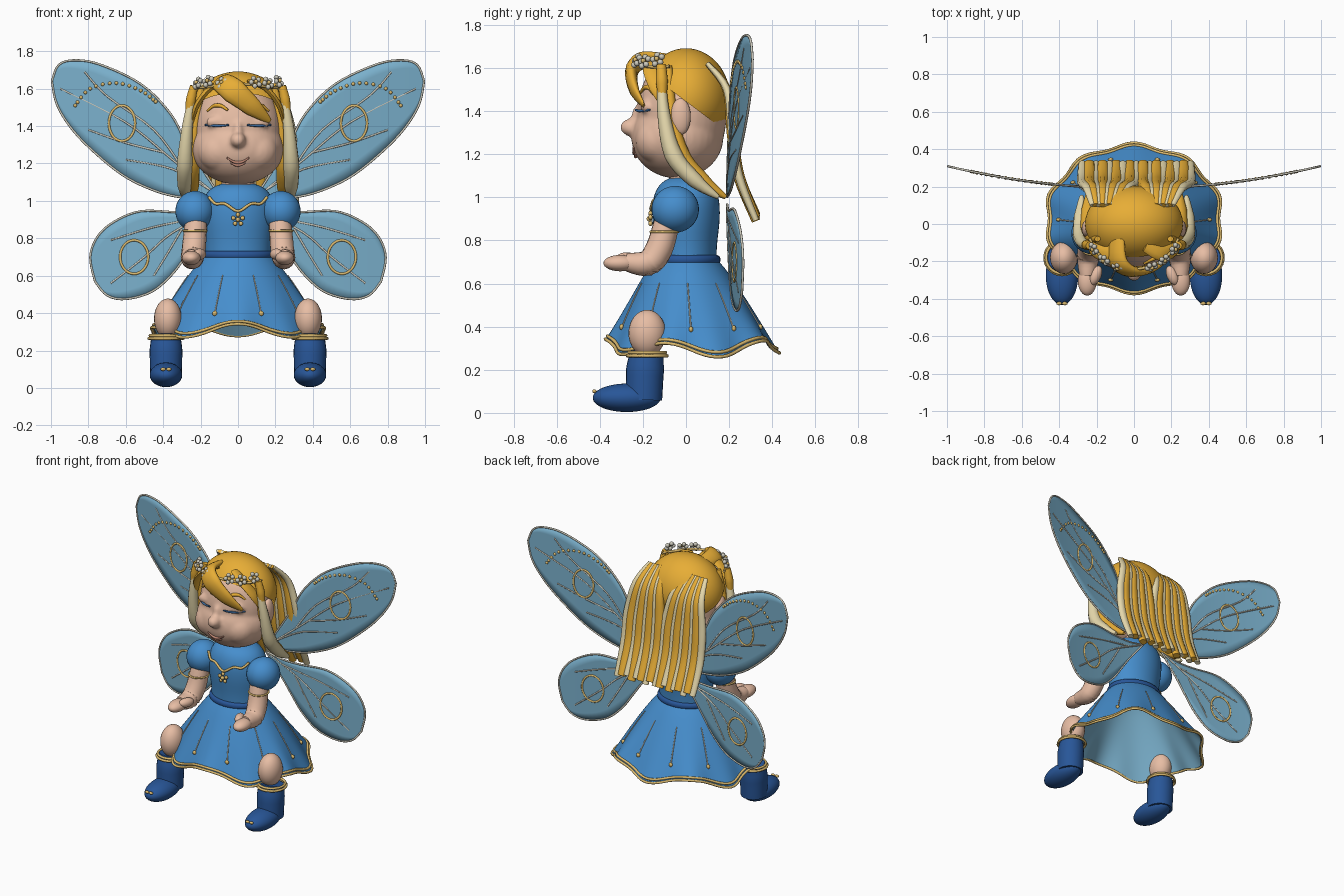
import bpy, bmesh, math
from mathutils import Vector, Matrix, Euler

if "Cube" in bpy.data.objects:
    bpy.data.objects.remove(bpy.data.objects["Cube"])


def lin(c):
    c /= 255
    return c / 12.92 if c < 0.04045 else ((c + 0.055) / 1.055) ** 2.4


def mat(name, r, g, b):
    m = bpy.data.materials.new(name)
    m.diffuse_color = (lin(r), lin(g), lin(b), 1)
    m.use_nodes = True
    m.node_tree.nodes["Principled BSDF"].inputs["Base Color"].default_value = m.diffuse_color
    return m


SKIN = mat("skin", 232, 190, 165)
GOLD = mat("golden hair", 232, 174, 54)
CREAM = mat("cream", 240, 226, 180)
BLUE = mat("dress blue", 70, 142, 205)
NAVY = mat("boot blue", 40, 86, 152)
WING = mat("wing blue", 122, 176, 204)
TRIM = mat("trim gold", 222, 188, 112)
PEARL = mat("pearl", 205, 202, 188)
LASH = mat("lash blue", 60, 108, 160)
LIP = mat("lip", 190, 135, 115)


def finish(name, bm, m):
    bmesh.ops.recalc_face_normals(bm, faces=bm.faces)
    me = bpy.data.meshes.new(name)
    bm.to_mesh(me)
    bm.free()
    me.materials.append(m)
    for p in me.polygons:
        p.use_smooth = True
    me.set_sharp_from_angle(angle=math.radians(65))
    ob = bpy.data.objects.new(name, me)
    bpy.context.collection.objects.link(ob)
    return ob


def balls(name, items, m, seg=24):
    """items: (centre, radii, optional euler)"""
    bm = bmesh.new()
    for it in items:
        rot = Euler(it[2]).to_matrix().to_4x4() if len(it) > 2 else Matrix()
        mx = Matrix.Translation(it[0]) @ rot @ Matrix.Diagonal((*it[1], 1))
        bmesh.ops.create_uvsphere(bm, u_segments=seg, v_segments=max(6, seg * 2 // 3), radius=1, matrix=mx)
    return finish(name, bm, m)


def blend(ob, voxel, steps):
    """Fuse overlapping forms into one soft surface."""
    r = ob.modifiers.new("fuse", "REMESH")
    r.mode, r.voxel_size, r.use_smooth_shade = "VOXEL", voxel, True
    s = ob.modifiers.new("soften", "SMOOTH")
    s.factor, s.iterations = .5, steps


def spline(pts, n=6, closed=False):
    P = [Vector(p) for p in pts]
    k, out = len(P), []
    for i in range(k if closed else k - 1):
        a, b, c, d = [P[j % k] if closed else P[min(max(j, 0), k - 1)] for j in (i - 1, i, i + 1, i + 2)]
        for q in range(n):
            t = q / n
            out.append(0.5 * (2 * b + (c - a) * t + (2 * a - 5 * b + 4 * c - d) * t * t
                              + (3 * b - a - 3 * c + d) * t ** 3))
    return out if closed else out + [P[-1]]


def sweep(name, paths, m, w, flat=1.0, side=(.31, .83, .46), closed=False, sides=8, n=5):
    """Tubes or flat strands; w = list of half widths along the path."""
    bm = bmesh.new()
    for path in paths:
        P = spline(path, n, closed)
        k, rings = len(P), []
        for i, p in enumerate(P):
            T = (P[(i + 1) % k] - P[i - 1]) if closed else (P[min(i + 1, k - 1)] - P[max(i - 1, 0)])
            T.normalize()
            U = Vector(side)
            U = (U - T * U.dot(T)).normalized()
            V = T.cross(U)
            f = i / (k - 1) * (len(w) - 1)
            j = min(int(f), len(w) - 2) if len(w) > 1 else 0
            r = w[j] + (w[j + 1] - w[j]) * (f - j) if len(w) > 1 else w[0]
            rings.append([bm.verts.new(p + r * (U * math.cos(a) + V * flat * math.sin(a)))
                          for a in (2 * math.pi * s / sides for s in range(sides))])
        for i in range(k if closed else k - 1):
            A, B = rings[i], rings[(i + 1) % k]
            for s in range(sides):
                bm.faces.new((A[s], A[(s + 1) % sides], B[(s + 1) % sides], B[s]))
        if not closed:
            bm.faces.new(rings[0])
            bm.faces.new(rings[-1])
    return finish(name, bm, m)


def grid(name, f, nu, nv, m, closed=False):
    bm = bmesh.new()
    V = [[bm.verts.new(f(i / nu, j / nv)) for j in range(nv + 1)] for i in range(nu if closed else nu + 1)]
    for i in range(nu):
        for j in range(nv):
            A, B = V[i], V[(i + 1) % len(V)]
            bm.faces.new((A[j], B[j], B[j + 1], A[j + 1]))
    if not closed:
        bmesh.ops.remove_doubles(bm, verts=bm.verts, dist=1e-5)
    return finish(name, bm, m)


S = (1, -1)
# Head: rounded forms fused together
FACE = [((0, -.02, 1.38), (.235, .208, .29)), ((0, -.04, 1.28), (.247, .214, .192)),
        ((.1, -.13, 1.265), (.115, .105, .11)), ((-.1, -.13, 1.265), (.115, .105, .11))]


def on_face(x, z, off=.004):
    y = 0
    for c, r in FACE:
        q = 1 - ((x - c[0]) / r[0]) ** 2 - ((z - c[2]) / r[2]) ** 2
        if q > 0:
            y = min(y, c[1] - r[1] * math.sqrt(q))
    return (x, y - off, z)


lids = [(on_face(s * .11, 1.422, -.012), (.065, .022, .032)) for s in S]
nose = [((0, -.252, 1.325), (.042, .054, .042)), ((0, -.215, 1.365), (.03, .04, .07))]
blend(balls("head", FACE + nose + lids, SKIN, 36), .011, 6)
balls("ears", [((s * .25, -.025, 1.375), (.03, .047, .085)) for s in S], SKIN)
balls("neck", [((0, 0, 1.08), (.09, .08, .09))], SKIN)
sweep("lashes", [[on_face(s * x, z, .011) for x, z in ((.05, 1.406), (.09, 1.402), (.13, 1.402), (.175, 1.406))]
                 for s in S], LASH, [.005, .007, .005])
sweep("eyebrows", [[on_face(s * x, z) for x, z in ((.055, 1.485), (.09, 1.508), (.13, 1.508), (.165, 1.48))]
                   for s in S], GOLD, [.006, .012, .005])
sweep("smile", [[on_face(x, z) for x, z in ((-.06, 1.232), (-.03, 1.212), (0, 1.205), (.03, 1.212), (.06, 1.232))],
                [on_face(x, 1.19 + abs(x) * .3) for x in (-.04, 0, .04)]], LIP, [.004, .009, .004])

# Hair cap cut by a slanted plane
cap = bmesh.new()
bmesh.ops.create_uvsphere(cap, u_segments=40, v_segments=28, radius=1,
                          matrix=Matrix.Translation((0, 0, 1.46)) @ Matrix.Diagonal((.262, .205, .232, 1)))
bmesh.ops.bisect_plane(cap, geom=cap.verts[:] + cap.edges[:] + cap.faces[:], plane_co=(0, 0, 1.445),
                       plane_no=(0, .75, 1), clear_inner=True)
finish("hair_cap", cap, GOLD)

# Bangs and face framing locks
sweep("bangs", [[(-.09, -.08, 1.635), (-.085, -.2, 1.635), (-.02, -.252, 1.585), (.08, -.24, 1.5),
                 (.17, -.195, 1.425)]], GOLD, [.045, .06, .068, .05, .012], .45, (1, 0, .7), sides=12)
sweep("temple_hair", [[(s * .06, -.12, 1.64), (s * .15, -.16, 1.6), (s * .22, -.13, 1.51), (s * .25, -.08, 1.4)]
                      for s in S], GOLD, [.03, .04, .04, .015], .4, (0, 1, 0), sides=10)
LOCK = ((.235, -.115, 1.61), (.27, -.105, 1.4), (.285, -.06, 1.2), (.285, .04, 1.08), (.28, .15, 1.0))
for label, m, dx, dy in (("outer_locks", CREAM, 0, 0), ("inner_locks", GOLD, -.04, .035)):
    sweep(label, [[(s * (x + dx), y + dy, z) for x, y, z in LOCK] for s in S],
          m, [.016, .03, .044, .038, .01], .95, (1, .3, 0), sides=10)
sweep("lock_roots", [[(s * .235, -.115, 1.615), (s * .252, -.112, 1.54), (s * .262, -.11, 1.47)] for s in S],
      GOLD, [.022, .028, .02], 1, (1, .3, 0), sides=10)

# Long back hair: fat golden strands with cream ones between
strands = {0: [], 1: []}
for i in range(17):
    x1 = -.275 + .575 * i / 16
    x0 = -.22 + .017 * i if i < 9 else .085 + .017 * (i - 9)
    lerp = [x0 + (x1 - x0) * t for t in (0, .5, .95, 1, 1)]
    z1 = .905 + .015 * math.sin(i * 2.3)
    strands[i % 2].append(list(zip(lerp, (.1, .19, .215, .245, .325), (1.62, 1.5, 1.3, 1.1, z1))))
sweep("back_hair_light", strands[0], CREAM, [.016, .026, .03, .03, .022], .7, (1, 0, 0), sides=10)
sweep("back_hair_gold", strands[1], GOLD, [.018, .03, .037, .037, .028], .75, (1, 0, 0), sides=10)

# Flower crown
arc = [(.245 * math.sin(a), -.02 - .22 * math.cos(a), 1.615 + .01 * math.cos(3 * a))
       for a in (math.radians(d) for d in range(-75, 76, 15))]
sweep("crown_band", [arc], TRIM, [.008])
petals, hearts = [], []
for deg, z in ((-60, 1.63), (-40, 1.64), (-20, 1.63), (22, 1.635), (40, 1.63), (60, 1.64)):
    a = math.radians(deg)
    out = Vector((math.sin(a), -math.cos(a), .5)).normalized()
    u = out.cross(Vector((0, 0, 1))).normalized()
    v = out.cross(u)
    c = Vector((.25 * math.sin(a), -.02 - .225 * math.cos(a), z))
    hearts.append((c + out * .009, (.011,) * 3))
    petals += [(c + .024 * (u * math.cos(b) + v * math.sin(b)), (.014,) * 3)
               for b in (2 * math.pi * q / 5 for q in range(5))]
balls("crown_petals", petals, PEARL, 10)
balls("crown_hearts", hearts, TRIM, 10)

# Bodice, belt and neckline
PROF = spline([(.175, 0, .69), (.18, 0, .78), (.195, 0, .9), (.19, 0, .99), (.155, 0, 1.055), (.09, 0, 1.09),
               (.0, 0, 1.095)], 4)


def bodice(u, v):
    p, a = PROF[round(v * (len(PROF) - 1))], u * 2 * math.pi
    return (p.x * math.sin(a), -.8 * p.x * math.cos(a), p.z)


grid("bodice", bodice, 40, len(PROF) - 1, BLUE, True)
sweep("belt", [[(.175 * math.sin(a), -.145 * math.cos(a), .71) for a in (math.pi * q / 8 for q in range(16))]],
      NAVY, [.022], .7, (0, 0, 1), True, 10, 3)
sweep("neckline", [[(-.155, -.1, 1.02), (-.12, -.13, .985), (-.07, -.15, .985), (0, -.163, .945),
                    (.07, -.15, .985), (.12, -.13, .985), (.155, -.1, 1.02)]], TRIM, [.008])
balls("brooch", [((.026 * math.sin(a), -.165, .9 + .026 * math.cos(a)), (.012, .01, .012))
                 for a in (2 * math.pi * q / 5 for q in range(5))] + [((0, -.17, .9), (.013,) * 3)], TRIM, 10)


# Flared skirt: ten soft folds, five hem waves, slightly longer at the sides
def skirt(u, v, off=0.0):
    a = u * 2 * math.pi
    r = (.185 + .28 * v ** .9) * (1 + .03 * v * v * math.cos(10 * a)) + off
    drop = .39 * v + v * v * (.02 * math.sin(a) ** 2 - .032 * math.cos(5 * a))
    return (r * math.sin(a), .03 * v - .84 * r * math.cos(a), .7 - drop)


grid("skirt", skirt, 120, 14, BLUE, True)
grid("skirt_lining", lambda u, v: skirt(u, v, -.012), 120, 14, WING, True)
sweep("hem_trim", [[skirt(q / 60, v, .002) for q in range(60)] for v in (1, .955)], TRIM, [.008],
      closed=True, n=2)
seams = [(q + .5) / 10 for q in range(10)]
sweep("skirt_seams", [[skirt(u, v, .002) for v in (.25, .4, .6, .76)] for u in seams], PEARL, [.003, .004])
balls("skirt_stars", [(skirt(u, .77, .004), (.014, .01, .014)) for u in seams], TRIM, 10)

# Puffed sleeves, arms and hands
balls("puff_sleeves", [((s * .23, -.05, .945), (.105, .11, .108)) for s in S], BLUE, 32)
sweep("sleeve_trim", [[(s * .23 + .062 * math.sin(a), -.1 + .064 * math.cos(a), .84)
                       for a in (math.pi * q / 6 for q in range(12))] for s in S], TRIM, [.006], closed=True, n=3)
sweep("arms", [[(s * .225, -.09, .88), (s * .235, -.125, .76), (s * .245, -.18, .695), (s * .25, -.28, .7)]
               for s in S], SKIN, [.06, .064, .062, .04], sides=16)
balls("hands", [((s * .25, -.305, .695), (.05, .078, .038)) for s in S]
      + [((s * .205, -.275, .715), (.03, .055, .03), (0, 0, s * .4)) for s in S], SKIN)

# Legs and boots
balls("knees", [((s * .375, -.18, .37), (.074, .087, .108)) for s in S], SKIN)
sweep("boot_shafts", [[(s * .385, -.18, .28), (s * .385, -.19, .2), (s * .385, -.195, .06)] for s in S],
      NAVY, [.076, .088, .084], sides=24, side=(1, 0, 0))
balls("boot_feet", [((s * .385, -.275, .07), (.087, .158, .066)) for s in S], NAVY, 32)
sweep("boot_cuffs", [[(s * .385 + r * math.sin(a), -.18 + r * math.cos(a), z)
                      for a in (math.pi * q / 8 for q in range(16))] for s in S for r, z in ((.092, .265), (.085, .28))],
      TRIM, [.008], closed=True, n=2)
balls("toe_bows", [((s * .385 + d, -.425, .1), (.015, .01, .009)) for s in S for d in (-.015, .015)], TRIM, 10)


# Wings: sheet between an upper and a lower edge, bowed backwards
def bow(x, z):
    return (x, .19 + .12 * x * x, z)


UP = [(.08, 1.0), (.26, 1.28), (.36, 1.465), (.52, 1.625), (.74, 1.73), (.88, 1.752), (.96, 1.725), (.995, 1.64)]
UP_LOW = [(.08, 1.0), (.31, 1.02), (.46, 1.06), (.62, 1.14), (.79, 1.28), (.9, 1.4), (.97, 1.52), (.995, 1.64)]
LO = [(.08, .97), (.2, .945), (.33, .94), (.52, .945), (.66, .89), (.75, .81), (.79, .7), (.765, .57)]
LO_LOW = [(.08, .97), (.2, .82), (.27, .72), (.35, .61), (.46, .515), (.6, .475), (.7, .495), (.765, .57)]
for label, top, low, ring, veins in (
        ("upper_wing", UP, UP_LOW, (.62, 1.415, .07, .095),
         [[(.1, 1.02), (.35, 1.22), (.6, 1.42), (.95, 1.6)], [(.3, 1.18), (.45, 1.38), (.7, 1.56), (.82, 1.69)],
          [(.15, 1.06), (.35, 1.17), (.6, 1.22)], [(.4, 1.26), (.6, 1.31), (.8, 1.38)]]),
        ("lower_wing", LO, LO_LOW, (.555, .7, .075, .09),
         [[(.1, .96), (.35, .83), (.5, .7), (.68, .56)], [(.2, .91), (.45, .86), (.68, .79)],
          [(.3, .85), (.37, .73), (.45, .6)]])):
    for s in S:
        A, B = (spline([(s * x, z, 0) for x, z in e], 5) for e in (top, low))
        K = len(A) - 1

        def sheet(u, v):
            p = A[round(u * K)].lerp(B[round(u * K)], v)
            return bow(p.x, p.y)

        ob = grid(label, sheet, K, 8, WING)
        sol = ob.modifiers.new("thickness", "SOLIDIFY")
        sol.thickness, sol.offset = .004, 0
        rim = [bow(p.x, p.y) for p in A + B[-2:0:-1]]
        sweep(label + "_rim", [rim], PEARL, [.006], closed=True, n=1)
        sweep(label + "_veins", [[bow(s * x, z) for x, z in v] for v in veins], PEARL, [.006, .005])
        cx, cz, rx, rz = ring
        sweep(label + "_ring", [[bow(s * (cx + rx * math.sin(a)), cz + rz * math.cos(a))
                                 for a in (math.pi * q / 8 for q in range(16))]], TRIM, [.007], closed=True, n=2)
        if label == "upper_wing":
            dots = spline([(s * .87, 1.51, 0), (s * .79, 1.6, 0), (s * .65, 1.63, 0), (s * .52, 1.59, 0),
                           (s * .44, 1.53, 0)], 4)
            balls("wing_beads", [(bow(p.x, p.y), (.01,) * 3) for p in dots], TRIM, 10)
